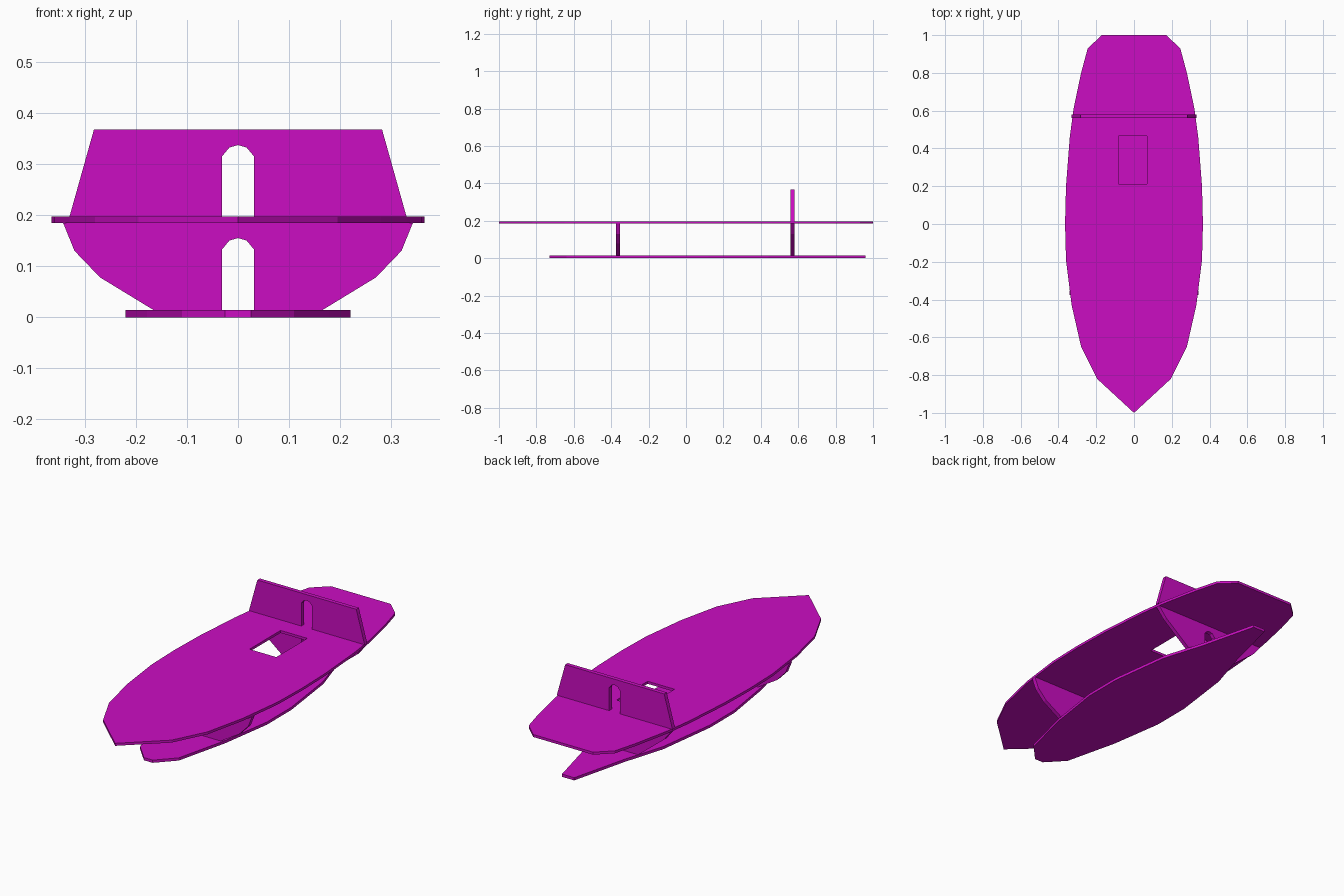
import bpy
import bmesh
from mathutils import Vector

if "Cube" in bpy.data.objects:
    bpy.data.objects.remove(bpy.data.objects["Cube"])

magenta = bpy.data.materials.new("magenta")
magenta.diffuse_color = (0.60, 0.004, 0.54, 1)
magenta.use_nodes = True
magenta.node_tree.nodes["Principled BSDF"].inputs["Base Color"].default_value = magenta.diffuse_color


def mirrored(half):
    """Close a right-hand outline by mirroring it across x = 0."""
    return half + [(-x, v) for x, v in reversed(half) if x > 0]


def plate(name, outline, to_3d, thickness):
    """Extrude a flat outline into a thin solid sheet."""
    bm = bmesh.new()
    face = bm.faces.new([bm.verts.new(to_3d(a, b)) for a, b in outline])
    moved = bmesh.ops.extrude_face_region(bm, geom=[face])
    verts = [g for g in moved["geom"] if isinstance(g, bmesh.types.BMVert)]
    bmesh.ops.translate(bm, verts=verts, vec=Vector(thickness))
    bmesh.ops.recalc_face_normals(bm, faces=bm.faces)
    mesh = bpy.data.meshes.new(name)
    bm.to_mesh(mesh)
    bm.free()
    mesh.materials.append(magenta)
    obj = bpy.data.objects.new(name, mesh)
    bpy.context.collection.objects.link(obj)
    return obj


def level(name, outline, z0, z1):
    return plate(name, outline, lambda x, y: (x, y, z0), (0, 0, z1 - z0))


def wall(name, side, y0, y1):
    """Upright wall with an arched doorway open at its foot; side runs bottom to top."""
    foot = side[0][1]
    door = [(0, foot + 0.141), (0.017, foot + 0.136),
            (0.031, foot + 0.119), (0.031, foot)]
    # Door edge down, outer edge up, then mirrored to the left
    outline = door + side
    outline += [(-x, z) for x, z in reversed(outline) if x > 0]
    return plate(name, outline, lambda x, z: (x, y0, z), (0, y1 - y0, 0))


# Deck with a pointed bow and a clipped stern
deck = level("deck", mirrored([
    (0, -1), (0.195, -0.82), (0.28, -0.65), (0.33, -0.43), (0.36, -0.19),
    (0.365, 0), (0.36, 0.2), (0.34, 0.46), (0.32, 0.61), (0.28, 0.8),
    (0.245, 0.93), (0.17, 1)]), 0.184, 0.197)

# Hatch opening through the deck
hatch = level("hatch_cutter", [(-0.083, 0.212), (0.07, 0.212),
                               (0.07, 0.465), (-0.083, 0.465)], 0.15, 0.25)
hatch.hide_render = True
hatch.hide_viewport = True
cut = deck.modifiers.new("hatch", "BOOLEAN")
cut.operation = "DIFFERENCE"
cut.solver = "EXACT"
cut.object = hatch

# Narrow hull floor
level("hull_floor", mirrored([
    (0.025, -0.73), (0.11, -0.64), (0.178, -0.36), (0.22, -0.08),
    (0.22, 0.12), (0.178, 0.44), (0.11, 0.66), (0.035, 0.96)]), 0, 0.014)

# Bulkheads between floor and deck
wall("front_bulkhead", [(0.165, 0.014), (0.27, 0.078), (0.32, 0.13),
                        (0.342, 0.184)], -0.375, -0.353)
wall("rear_bulkhead", [(0.135, 0.014), (0.28, 0.13), (0.325, 0.184)], 0.56, 0.581)

# Cabin wall standing on the deck
wall("cabin_wall", [(0.33, 0.196), (0.282, 0.367)], 0.56, 0.581)
